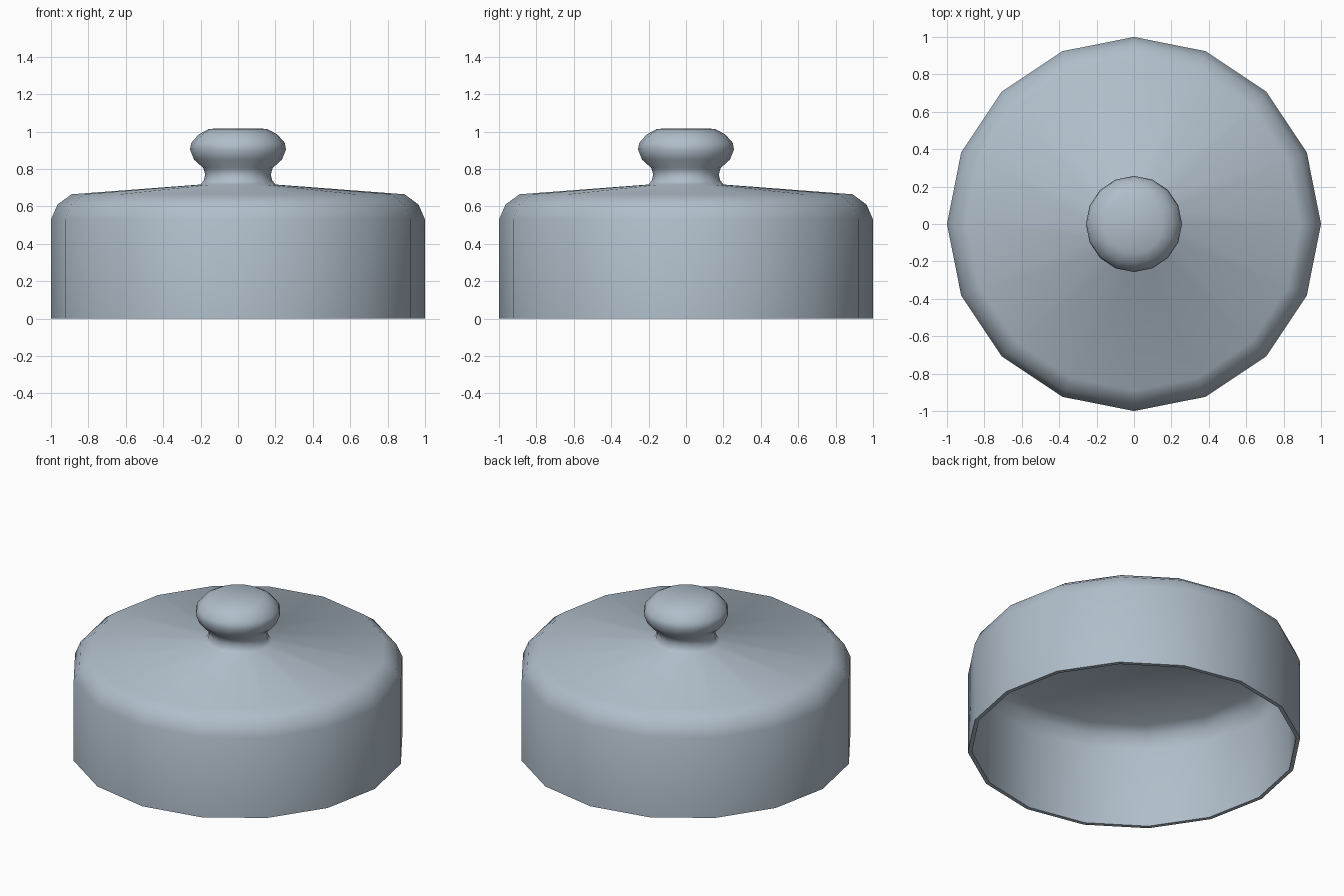
import bpy
import bmesh
from math import cos, sin, tau, radians

old = bpy.data.objects.get("Cube")
if old:
    bpy.data.objects.remove(old, do_unlink=True)

SIDES = 16

# Blue-grey glaze
glaze = bpy.data.materials.new("blue_grey")
glaze.use_nodes = True
colour = (0.434, 0.515, 0.591, 1)
glaze.diffuse_color = colour
glaze.node_tree.nodes["Principled BSDF"].inputs["Base Color"].default_value = colour


def lathe(name, profile):
    """Spin an (r, z) profile about z; a zero radius becomes a pole."""
    bm = bmesh.new()
    rings = []
    for r, z in profile:
        if r == 0:
            rings.append([bm.verts.new((0, 0, z))] * SIDES)
        else:
            rings.append([bm.verts.new((r * cos(tau * i / SIDES), r * sin(tau * i / SIDES), z))
                          for i in range(SIDES)])
    for low, high in zip(rings, rings[1:]):
        for i in range(SIDES):
            j = (i + 1) % SIDES
            corners = [low[i], low[j], high[j], high[i]]
            bm.faces.new(list(dict.fromkeys(corners)))
    bmesh.ops.recalc_face_normals(bm, faces=bm.faces)
    mesh = bpy.data.meshes.new(name)
    bm.to_mesh(mesh)
    bm.free()
    mesh.materials.append(glaze)
    obj = bpy.data.objects.new(name, mesh)
    bpy.context.collection.objects.link(obj)
    bpy.ops.object.select_all(action="DESELECT")
    obj.select_set(True)
    bpy.context.view_layer.objects.active = obj
    bpy.ops.object.shade_smooth_by_angle(angle=radians(60))
    return obj


# Hollow lid: ceiling, inner wall, rim, outer wall, shoulder, top and knob
inside = [(0, 0.695), (0.88, 0.645), (0.94, 0.60), (0.975, 0.525), (0.975, 0)]
outside = [(1, 0), (1, 0.53), (0.965, 0.61), (0.89, 0.665), (0.2, 0.717)]
knob = [(0.183, 0.74), (0.175, 0.77), (0.185, 0.805), (0.235, 0.85), (0.257, 0.905),
        (0.25, 0.94), (0.21, 0.985), (0.155, 1.015), (0, 1.017)]
lathe("lid_with_knob", inside + outside + knob)
